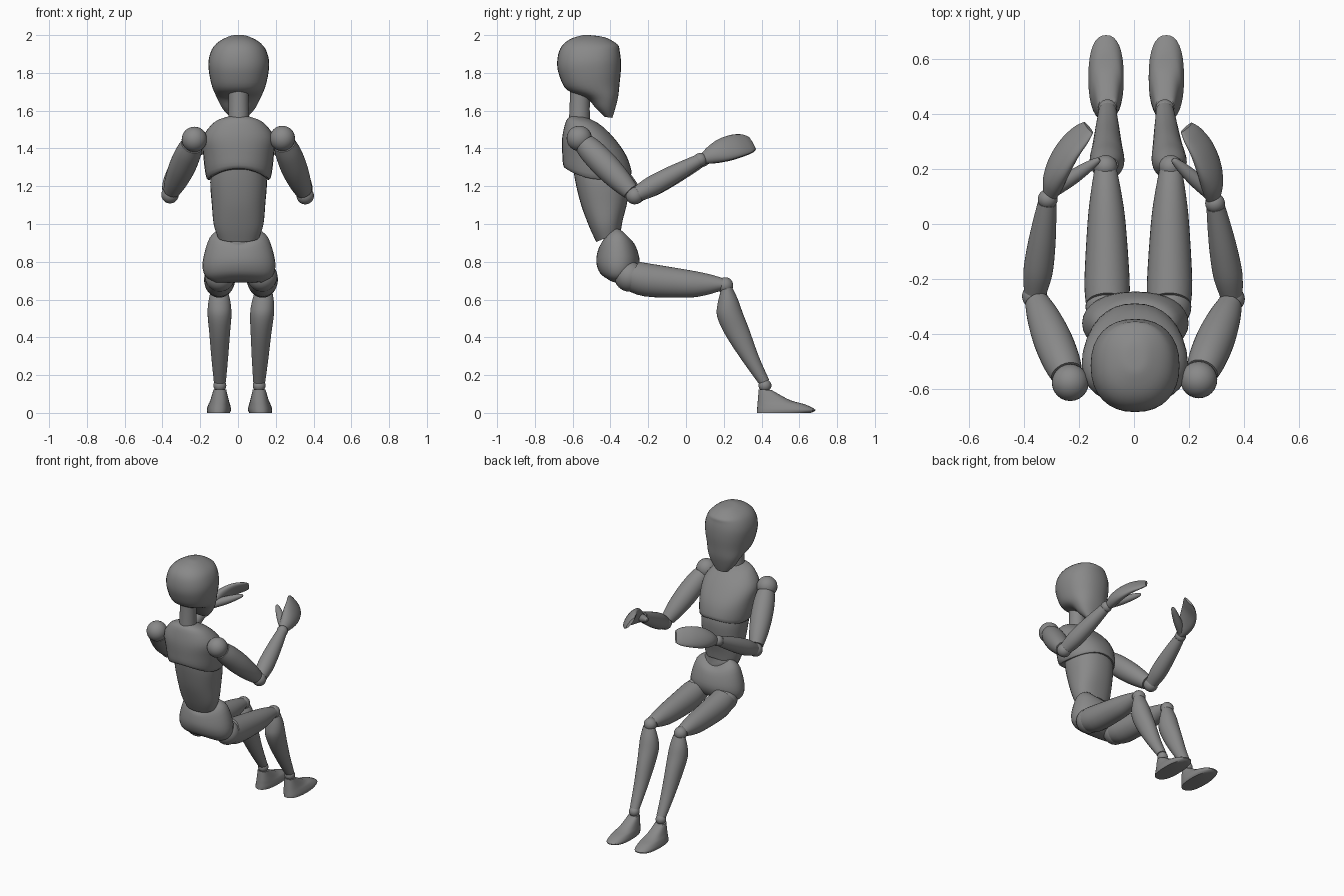
import bpy, bmesh, math
from mathutils import Vector as V

if "Cube" in bpy.data.objects:
    bpy.data.objects.remove(bpy.data.objects["Cube"])

SEG = 32
grey = bpy.data.materials.new("dark_grey")
grey.diffuse_color = (.25, .25, .25, 1)
grey.use_nodes = True
grey.node_tree.nodes["Principled BSDF"].inputs["Base Color"].default_value = grey.diffuse_color


def spline(rows, n=4):
    """Catmull-Rom interpolation of tuples."""
    rows = [tuple(r) for r in rows]
    pts = [rows[0]] + rows + [rows[-1]]
    out = []
    for i in range(1, len(pts) - 2):
        for k in range(n):
            t = k / n
            out.append(tuple(
                0.5 * (2 * b + (c - a) * t + (2 * a - 5 * b + 4 * c - d) * t * t
                       + (3 * b - a - 3 * c + d) * t ** 3)
                for a, b, c, d in zip(*pts[i - 1:i + 3])))
    return out + [rows[-1]]


def finish(name, bm):
    bmesh.ops.recalc_face_normals(bm, faces=bm.faces)
    me = bpy.data.meshes.new(name)
    bm.to_mesh(me)
    bm.free()
    me.materials.append(grey)
    ob = bpy.data.objects.new(name, me)
    bpy.context.collection.objects.link(ob)
    bpy.ops.object.select_all(action='DESELECT')
    ob.select_set(True)
    bpy.context.view_layer.objects.active = ob
    bpy.ops.object.shade_smooth_by_angle(angle=math.radians(40))


def skin(name, rings):
    bm = bmesh.new()
    vs = [[bm.verts.new(p) for p in r] for r in rings]
    for a, b in zip(vs, vs[1:]):
        for i in range(SEG):
            j = (i + 1) % SEG
            bm.faces.new((a[i], a[j], b[j], b[i]))
    bm.faces.new(vs[0])
    bm.faces.new(vs[-1])
    finish(name, bm)


def ring(c, u, v, p=2.0, saddle=0.0):
    out = []
    for i in range(SEG):
        a = 2 * math.pi * i / SEG
        ca, sa = math.cos(a), math.sin(a)
        e = 2 / p
        x = math.copysign(abs(ca) ** e, ca)
        y = math.copysign(abs(sa) ** e, sa)
        out.append(c + u * x + v * y + V((0, 0, saddle * x * x)))
    return out


def body(name, rows, x0=0.0, x1=None, p=2.0):
    """Rows: back y, z, front y, z, half width[, saddle]."""
    x1 = x0 if x1 is None else x1
    rows = spline([r if len(r) == 6 else r + (0,) for r in rows])
    rings = []
    for i, (ya, za, yb, zb, w, s) in enumerate(rows):
        x = x0 + (x1 - x0) * i / (len(rows) - 1)
        rings.append(ring(V((x, (ya + yb) / 2, (za + zb) / 2)), V((w, 0, 0)),
                          V((0, (yb - ya) / 2, (zb - za) / 2)), p, s))
    skin(name, rings)


def limb(name, a, b, radii):
    """Round tube from a to b; radii: fraction, radius."""
    d = b - a
    u = d.cross(V((0, 0, 1))).normalized()
    v = u.cross(d).normalized()
    skin(name, [ring(a + d * t, u * r, v * r) for t, r in spline(radii)])


def ball(name, c, r):
    bm = bmesh.new()
    bmesh.ops.create_uvsphere(bm, u_segments=24, v_segments=16, radius=r)
    bmesh.ops.translate(bm, verts=bm.verts, vec=c)
    finish(name, bm)


# Head, neck and trunk
body("head", [(-.43, 1.567, -.39, 1.562, .045), (-.475, 1.61, -.375, 1.61, .085),
              (-.525, 1.665, -.36, 1.67, .115), (-.63, 1.71, -.352, 1.74, .14),
              (-.672, 1.79, -.345, 1.81, .157), (-.682, 1.86, -.345, 1.87, .16),
              (-.665, 1.93, -.352, 1.92, .142), (-.62, 1.975, -.362, 1.95, .108),
              (-.55, 1.999, -.42, 1.985, .05), (-.51, 2.0, -.48, 1.997, .01)],
     x0=.004, p=2.25)
limb("neck", V((.003, -.565, 1.52)), V((.003, -.56, 1.76)), [(0, .056), (.5, .053), (1, .053)])
body("chest", [(-.61, 1.57, -.53, 1.565, .06), (-.635, 1.545, -.46, 1.53, .13),
               (-.655, 1.46, -.385, 1.46, .188), (-.655, 1.37, -.315, 1.36, .187),
               (-.645, 1.30, -.288, 1.268, .17, -.04), (-.60, 1.292, -.32, 1.266, .14, -.035)],
     x0=.003, p=2.2)
body("abdomen", [(-.60, 1.31, -.31, 1.29, .14), (-.585, 1.22, -.30, 1.22, .15),
                 (-.555, 1.10, -.31, 1.12, .142), (-.51, .98, -.335, 1.02, .132),
                 (-.475, .905, -.345, .96, .11)], x0=.003, p=2.3)
body("pelvis", [(-.45, .89, -.31, .925, .10, .065), (-.465, .865, -.27, .89, .155, .05),
                (-.475, .80, -.245, .80, .192, 0), (-.455, .74, -.272, .73, .178, -.01),
                (-.41, .705, -.33, .695, .12, -.01)], x0=.005, p=2.15)

# Legs
for side, s in (("left", -1), ("right", 1)):
    hip, knee, ankle = .016 + .112 * s, .015 + .118 * s, .008 + .104 * s
    ball(side + "_hip", V((hip, -.30, .722)), .08)
    body(side + "_thigh", [(-.335, .66, -.25, .80, .078), (-.22, .617, -.19, .79, .082),
                           (0, .61, .01, .757, .069), (.10, .622, .12, .735, .056),
                           (.18, .645, .20, .712, .042)], hip, knee)
    ball(side + "_knee", V((knee, .207, .675)), .043)
    body(side + "_shin", [(.185, .65, .245, .665, .042), (.168, .58, .275, .60, .058),
                          (.165, .51, .30, .53, .063), (.21, .41, .335, .44, .055),
                          (.295, .28, .385, .30, .044), (.385, .155, .44, .175, .032)],
         knee + .004, ankle)
    ball(side + "_ankle", V((ankle, .418, .145)), .034)
    body(side + "_foot", [(.375, 0, .66, 0, .06), (.376, .018, .685, .016, .064),
                          (.378, .04, .63, .045, .058), (.38, .065, .55, .068, .049),
                          (.385, .125, .455, .12, .034)], ankle + .007 * s, ankle, p=2.4)

# Arms: shoulder, elbow, wrist, fingertip, thumb tip
arms = {
    "left": [(-.231, -.575, 1.448), (-.36, -.262, 1.155), (-.313, .09, 1.34),
             (-.165, .35, 1.428), (-.125, .235, 1.42)],
    "right": [(.235, -.565, 1.453), (.356, -.272, 1.15), (.294, .075, 1.34),
              (.19, .35, 1.428), (.14, .235, 1.42)],
}
for side, pts in arms.items():
    sh, el, wr, tip, thumb = map(V, pts)
    s = -1 if side == "left" else 1
    ball(side + "_shoulder", sh, .067)
    limb(side + "_upper_arm", sh, el,
         [(.1, .058), (.25, .068), (.5, .07), (.75, .06), (.93, .045)])
    ball(side + "_elbow", el, .046)
    limb(side + "_forearm", el, wr,
         [(.05, .042), (.25, .053), (.5, .051), (.75, .043), (.96, .034)])
    ball(side + "_wrist", wr, .036)
    # Flattened, slightly cupped hand
    d = (tip - wr).normalized()
    tall = V((-.65 * s, 0, 1))
    tall = (tall - d * tall.dot(d)).normalized()
    flat = d.cross(tall)
    rings = []
    for t, bow, h, w in spline([(.05, 0, .028, .026), (.22, .015, .05, .036),
                                (.45, .026, .068, .034), (.7, .026, .07, .026),
                                (.9, .012, .06, .018), (1, 0, .042, .009)]):
        c = wr.lerp(tip, t) + V((bow * s, 0, bow * .5))
        rings.append(ring(c, flat * w, tall * h))
    skin(side + "_hand", rings)
    limb(side + "_thumb", wr.lerp(tip, .12), thumb,
         [(0, .026), (.4, .027), (.75, .02), (.95, .012), (1, .005)])
